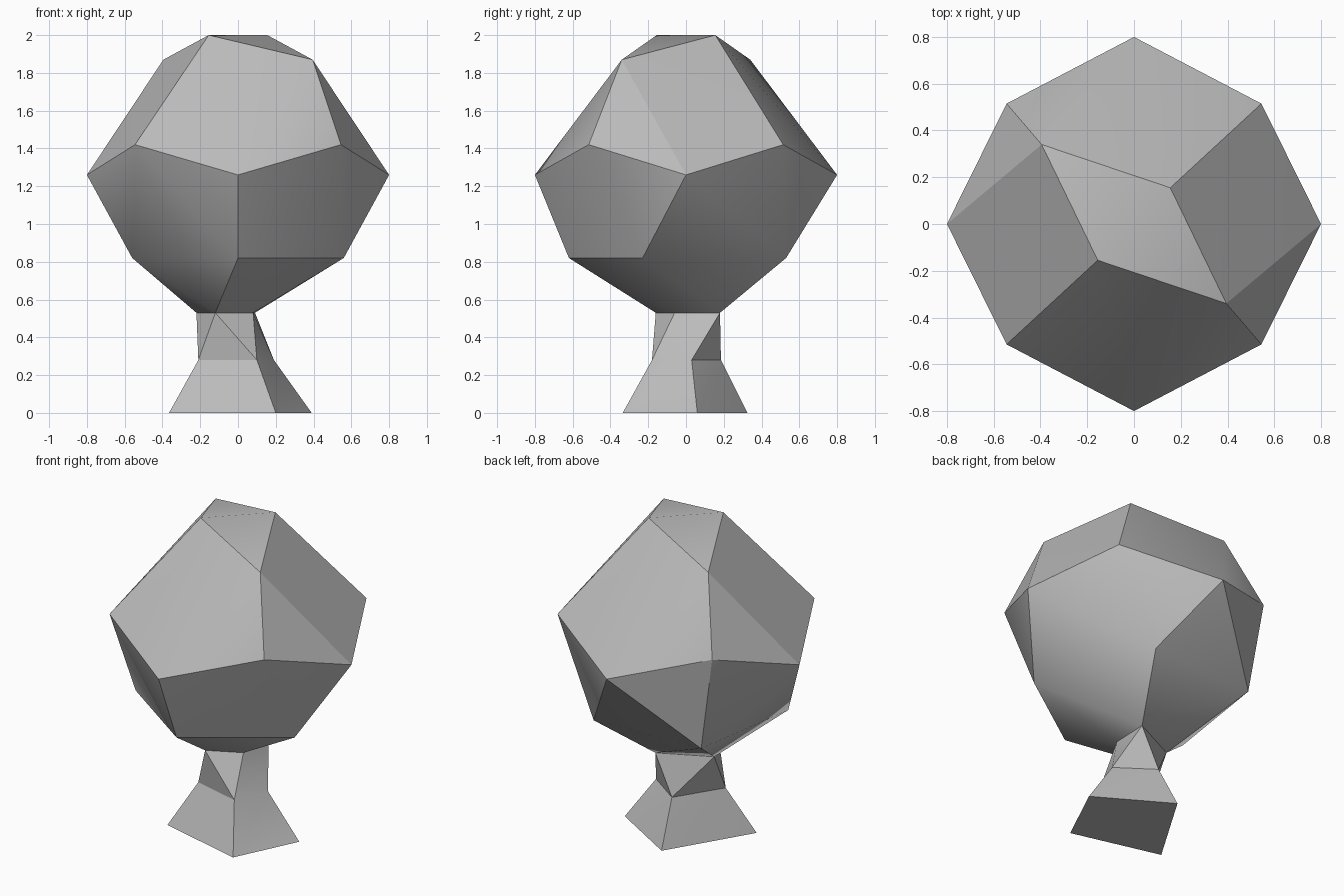
import bpy, bmesh, math

cube = bpy.data.objects.get("Cube")
if cube:
    bpy.data.objects.remove(cube, do_unlink=True)

grey = bpy.data.materials.new("plain grey")
grey.use_nodes = True
colour = (0.5, 0.5, 0.5, 1)
grey.diffuse_color = colour
grey.node_tree.nodes["Principled BSDF"].inputs["Base Color"].default_value = colour


def finish(bm, name):
    bmesh.ops.recalc_face_normals(bm, faces=bm.faces)
    mesh = bpy.data.meshes.new(name)
    bm.to_mesh(mesh)
    bm.free()
    mesh.materials.append(grey)
    obj = bpy.data.objects.new(name, mesh)
    bpy.context.collection.objects.link(obj)
    bpy.ops.object.select_all(action='DESELECT')
    obj.select_set(True)
    bpy.context.view_layer.objects.active = obj
    bpy.ops.object.shade_smooth_by_angle(angle=math.radians(30))


# Trunk sections, each a four-sided ring, from foot to neck
foot = [(-.365, -.19), (.2, -.335), (.39, .06), (-.055, .325)]
waist = [(-.21, -.1), (.1, -.18), (.19, .03), (-.03, .185)]
neck = [(-.22, .03), (-.12, -.16), (.08, -.06), (.09, .18)]

# Trunk: twisted rings joined side by side
bm = bmesh.new()
rings = [[bm.verts.new((x, y, z)) for x, y in ring]
         for ring, z in ((foot, 0), (waist, .28), (neck, .53))]
bm.faces.new(rings[0])
bm.faces.new(rings[-1])
for low, high in zip(rings, rings[1:]):
    for i in range(4):
        j = (i + 1) % 4
        bm.faces.new((low[i], low[j], high[j]))
        bm.faces.new((low[i], high[j], high[i]))
finish(bm, "trunk")

# Canopy: crown, shoulder and skirt points wrapped in a faceted shell
points = []
for s in (-1, 1):
    points += [(.155 * s, .155 * s, 2), (.395 * s, -.34 * s, 1.87),
               (.8 * s, 0, 1.26), (0, .8 * s, 1.26)]
    points += [(.545 * s, .515 * t, 1.42) for t in (-1, 1)]
points += [(x, y, .82) for x, y in
           ((0, -.62), (.56, -.23), (.28, .53), (-.45, .49), (-.56, -.23))]
points += [(x, y, .53) for x, y in neck]

bm = bmesh.new()
for p in points:
    bm.verts.new(p)
bmesh.ops.convex_hull(bm, input=bm.verts)
finish(bm, "canopy")
